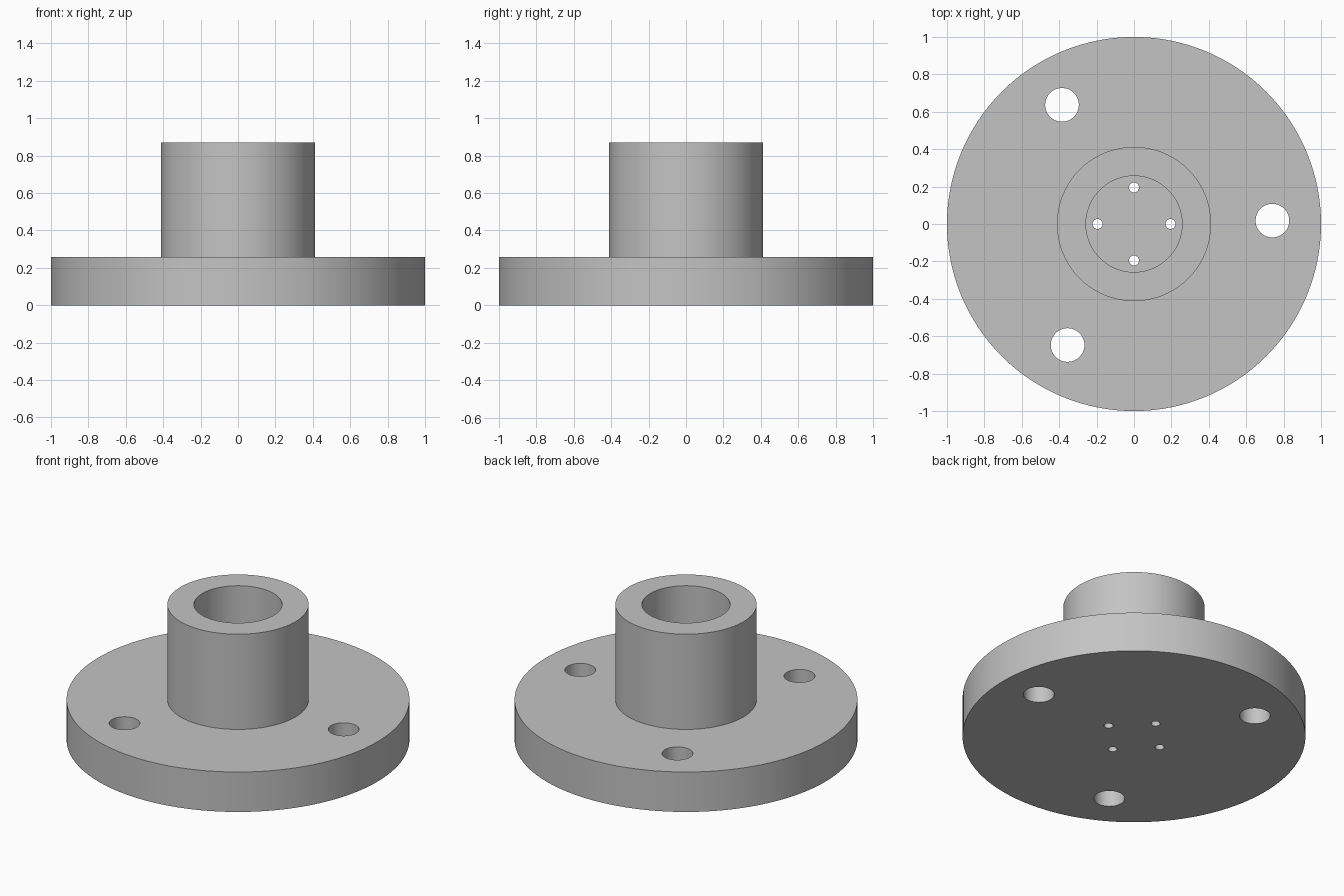
import bpy, bmesh, math
from mathutils import Vector

if "Cube" in bpy.data.objects:
    bpy.data.objects.remove(bpy.data.objects["Cube"], do_unlink=True)

FLANGE_TOP, HUB_TOP = 0.257, 0.87
HUB_R, BORE_R = 0.412, 0.257

grey = bpy.data.materials.new("plain_grey")
grey.use_nodes = True
colour = (0.55, 0.55, 0.55, 1)
grey.diffuse_color = colour
grey.node_tree.nodes["Principled BSDF"].inputs["Base Color"].default_value = colour


def lathe(name, profile, steps):
    """Revolve a radius/height profile around the z axis."""
    bm = bmesh.new()
    verts = [bm.verts.new((r, 0, z)) for r, z in profile]
    edges = [bm.edges.new(pair) for pair in zip(verts, verts[1:])]
    bmesh.ops.spin(bm, geom=verts + edges, cent=(0, 0, 0), axis=(0, 0, 1),
                   angle=math.tau, steps=steps)
    bmesh.ops.remove_doubles(bm, verts=bm.verts, dist=0.0001)
    bmesh.ops.recalc_face_normals(bm, faces=bm.faces)
    mesh = bpy.data.meshes.new(name)
    bm.to_mesh(mesh)
    bm.free()
    mesh.materials.append(grey)
    obj = bpy.data.objects.new(name, mesh)
    bpy.context.collection.objects.link(obj)
    return obj


# Flange and hollow hub as one turned solid
body = lathe("flanged_hub", [
    (0, 0), (1, 0), (1, FLANGE_TOP), (HUB_R, FLANGE_TOP), (HUB_R, HUB_TOP),
    (BORE_R, HUB_TOP), (BORE_R, FLANGE_TOP), (0, FLANGE_TOP)], 128)


def drill(x, y, radius, sides):
    """Cut a vertical through hole in the flange."""
    bpy.ops.mesh.primitive_cylinder_add(vertices=sides, radius=radius, depth=0.6,
                                        location=(x, y, FLANGE_TOP / 2))
    cutter = bpy.context.object
    cutter.name = "hole_cutter"
    cutter.hide_render = True
    cutter.data.materials.append(grey)
    mod = body.modifiers.new("hole", 'BOOLEAN')
    mod.operation, mod.solver, mod.object = 'DIFFERENCE', 'EXACT', cutter
    bpy.context.view_layer.objects.active = body
    bpy.ops.object.modifier_apply(modifier=mod.name)
    bpy.data.objects.remove(cutter, do_unlink=True)


# Three mounting holes
for x, y in [(0.74, 0.018), (-0.385, 0.637), (-0.355, -0.647)]:
    drill(x, y, 0.09, 48)

# Four small holes in the bore floor
for i in range(4):
    a = i * math.pi / 2
    drill(0.195 * math.cos(a), 0.195 * math.sin(a), 0.027, 24)

bpy.ops.object.select_all(action='DESELECT')
body.select_set(True)
bpy.context.view_layer.objects.active = body
bpy.ops.object.shade_smooth_by_angle(angle=math.radians(30))
